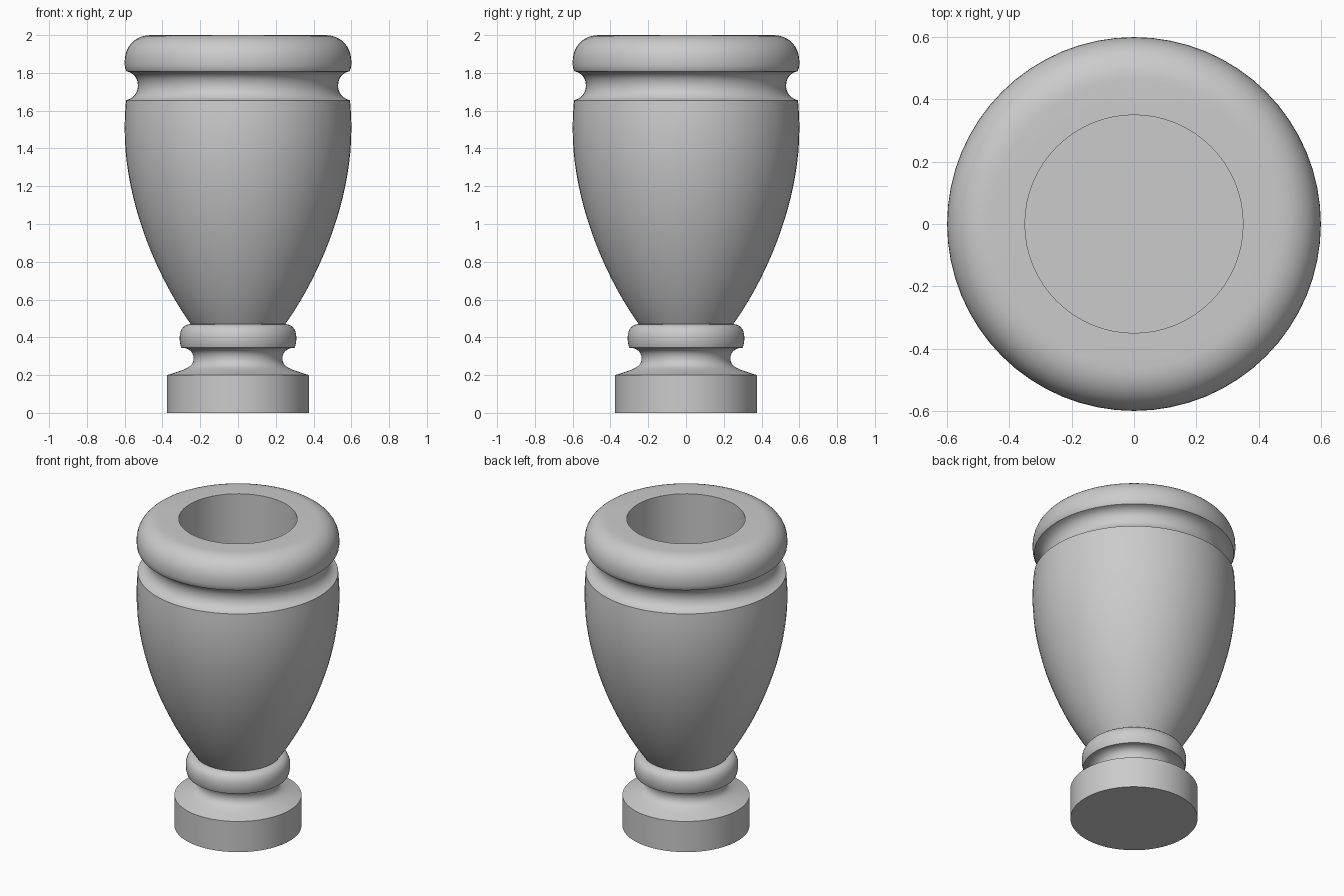
import bpy, bmesh, math
from mathutils import Vector
from mathutils.geometry import interpolate_bezier

if "Cube" in bpy.data.objects:
    bpy.data.objects.remove(bpy.data.objects["Cube"])

SIDES = 64


def curve(p0, p1, p2, p3, n=10):
    pts = interpolate_bezier(*[Vector((r, 0, z)) for r, z in (p0, p1, p2, p3)], n)
    return [(p.x, p.z) for p in pts]


# half profile (radius, height), bottom centre to cavity floor centre
profile = [(0, 0), (0.376, 0), (0.376, 0.2)]                                  # foot
profile += curve((0.376, 0.2), (0.28, 0.23), (0.235, 0.24), (0.235, 0.287), 8)  # neck
profile += curve((0.235, 0.287), (0.235, 0.325), (0.262, 0.345), (0.3, 0.345), 8)
profile += curve((0.3, 0.345), (0.317, 0.39), (0.315, 0.47), (0.25, 0.47), 12)   # collar
profile += curve((0.25, 0.47), (0.43, 0.72), (0.6, 1.12), (0.6, 1.5), 20)       # bowl
profile += curve((0.6, 1.5), (0.6, 1.55), (0.598, 1.6), (0.593, 1.655), 5)
profile += curve((0.593, 1.655), (0.55, 1.665), (0.53, 1.7), (0.53, 1.732), 8)  # groove
profile += curve((0.53, 1.732), (0.53, 1.77), (0.55, 1.8), (0.59, 1.808), 8)
profile += curve((0.59, 1.808), (0.6, 1.82), (0.6, 1.84), (0.6, 1.86), 4)       # rim
profile += curve((0.6, 1.86), (0.6, 1.94), (0.545, 2.0), (0.46, 2.0), 12)
profile += [(0.35, 2.0), (0.35, 1.2), (0, 1.2)]                               # cavity

# lathe the profile
bm = bmesh.new()
verts = [bm.verts.new((r, 0, z)) for r, z in profile]
edges = [bm.edges.new(pair) for pair in zip(verts, verts[1:])]
bmesh.ops.spin(bm, geom=verts + edges, cent=(0, 0, 0), axis=(0, 0, 1),
               angle=math.tau, steps=SIDES, use_merge=False)
bmesh.ops.remove_doubles(bm, verts=bm.verts[:], dist=0.0005)
bmesh.ops.recalc_face_normals(bm, faces=bm.faces[:])
mesh = bpy.data.meshes.new("turned_urn")
bm.to_mesh(mesh)
bm.free()
urn = bpy.data.objects.new("turned_urn", mesh)
bpy.context.collection.objects.link(urn)

bpy.context.view_layer.objects.active = urn
urn.select_set(True)
bpy.ops.object.shade_smooth_by_angle(angle=math.radians(35))
